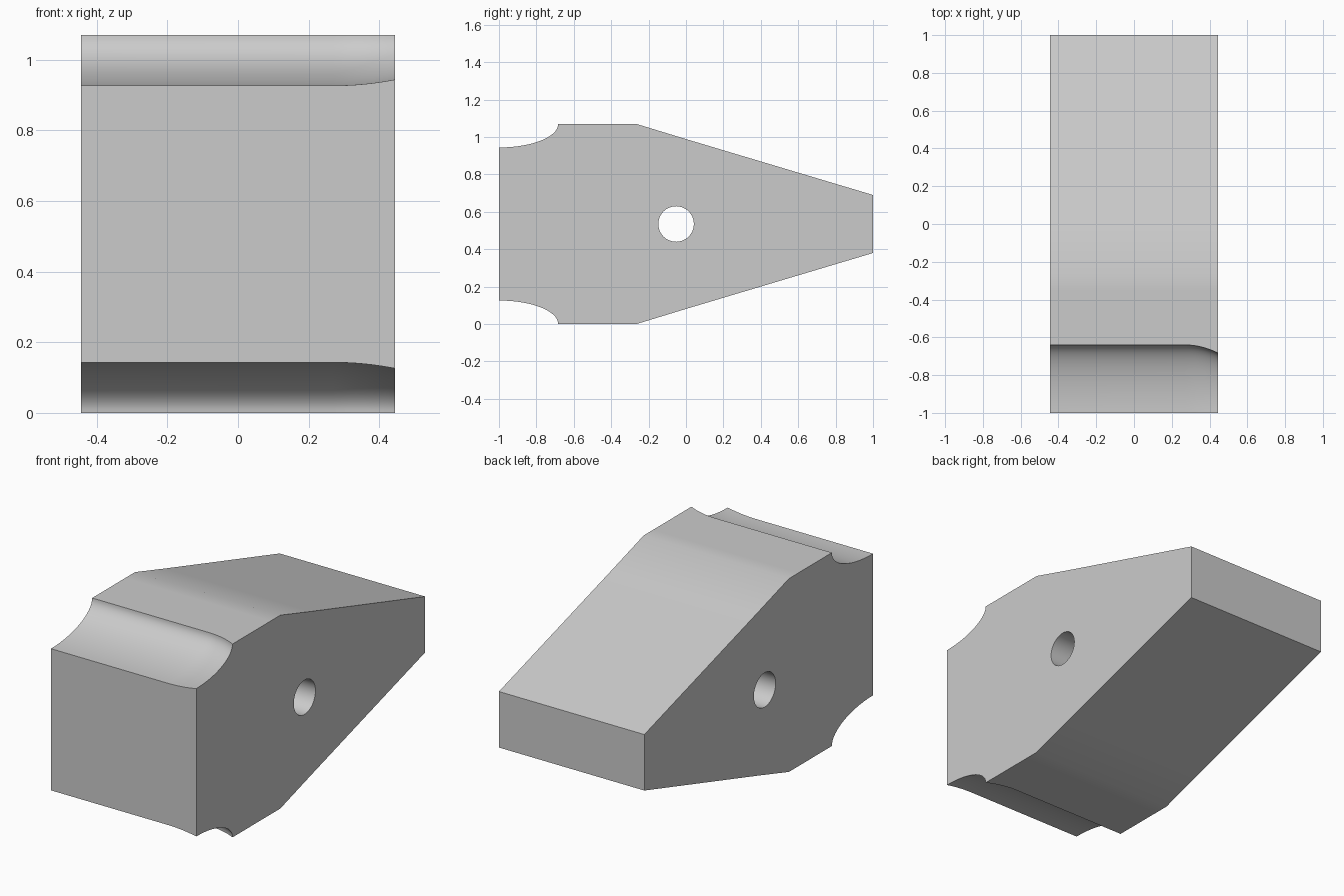
import bpy, bmesh
from math import cos, sin, pi

if "Cube" in bpy.data.objects:
    bpy.data.objects.remove(bpy.data.objects["Cube"], do_unlink=True)

HALF_W, HEIGHT = 0.445, 1.07
ARC_STEPS, FLARE_STEPS = 20, 8
FLARE_START = 0.27

grey = bpy.data.materials.new("plain grey")
grey.use_nodes = True
colour = (0.6, 0.6, 0.6, 1)
grey.diffuse_color = colour
grey.node_tree.nodes["Principled BSDF"].inputs["Base Color"].default_value = colour


def profile(scale):
    """Side outline: tapered back, flat middle, scooped front corners."""
    top = [(1, 0.69), (0, 0.989), (-0.265, HEIGHT), (-0.35, HEIGHT)]
    for i in range(ARC_STEPS + 1):
        t = i / ARC_STEPS * pi / 2
        top.append((-1 + 0.36 * scale * cos(t), HEIGHT - 0.143 * scale * sin(t)))
    return top + [(y, HEIGHT - z) for y, z in reversed(top)]


# Body: sweep the outline across the width, scoops narrowing at the +x end
stations = [(-HALF_W, 1.0)]
for i in range(FLARE_STEPS + 1):
    f = i / FLARE_STEPS
    stations.append((FLARE_START + (HALF_W - FLARE_START) * f, 1 - 0.12 * f * f))

bm = bmesh.new()
rings = [[bm.verts.new((x, y, z)) for y, z in profile(s)] for x, s in stations]
for a, b in zip(rings, rings[1:]):
    n = len(a)
    for i in range(n):
        j = (i + 1) % n
        bm.faces.new((a[i], a[j], b[j], b[i]))
bm.faces.new(rings[0])
bm.faces.new(rings[-1])
bmesh.ops.recalc_face_normals(bm, faces=bm.faces)
mesh = bpy.data.meshes.new("tapered_block")
bm.to_mesh(mesh)
bm.free()
mesh.materials.append(grey)
block = bpy.data.objects.new("tapered_block", mesh)
bpy.context.collection.objects.link(block)

# Through hole
bpy.ops.mesh.primitive_cylinder_add(vertices=48, radius=0.095, depth=2,
                                    location=(0, -0.053, HEIGHT / 2),
                                    rotation=(0, pi / 2, 0))
cutter = bpy.context.object
cutter.name = "hole_cutter"
cutter.data.materials.append(grey)
cut = block.modifiers.new("through_hole", "BOOLEAN")
cut.operation = "DIFFERENCE"
cut.solver = "EXACT"
cut.object = cutter

bpy.ops.object.select_all(action="DESELECT")
block.select_set(True)
bpy.context.view_layer.objects.active = block
bpy.ops.object.modifier_apply(modifier=cut.name)
bpy.data.objects.remove(cutter, do_unlink=True)
bpy.ops.object.shade_smooth_by_angle(angle=pi / 6)
